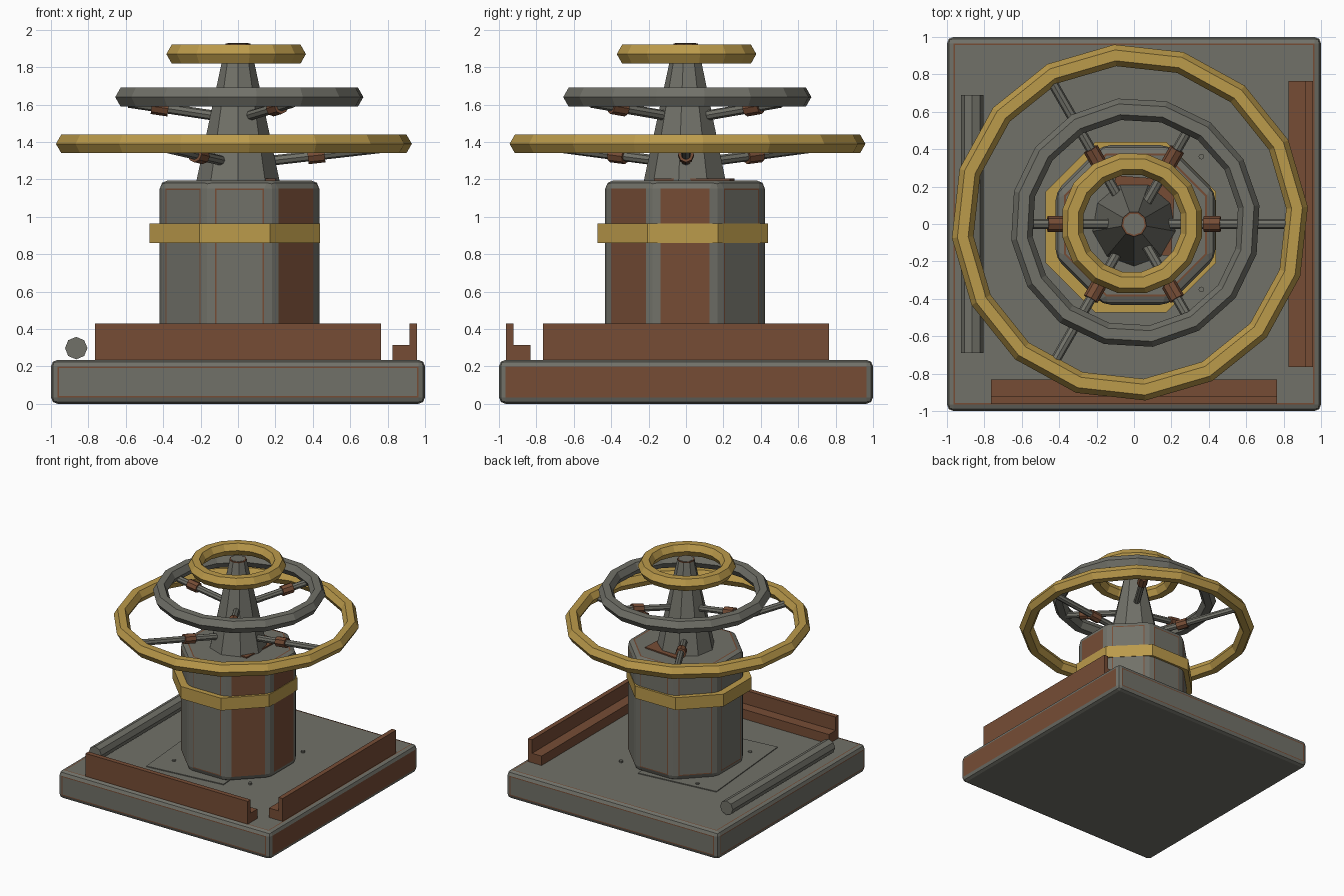
import bpy, bmesh, math
from mathutils import Vector, Matrix

if "Cube" in bpy.data.objects:
    bpy.data.objects.remove(bpy.data.objects["Cube"])


def material(name, rgb):
    m = bpy.data.materials.new(name)
    m.diffuse_color = (*rgb, 1)
    m.use_nodes = True
    m.node_tree.nodes["Principled BSDF"].inputs["Base Color"].default_value = m.diffuse_color
    return m


GREY = material("steel grey", (0.165, 0.165, 0.14))
RUST = material("rust brown", (0.18, 0.073, 0.036))
GOLD = material("brass gold", (0.50, 0.325, 0.07))


def finish(name, bm, mats):
    bmesh.ops.recalc_face_normals(bm, faces=bm.faces)
    mesh = bpy.data.meshes.new(name)
    bm.to_mesh(mesh)
    bm.free()
    for m in mats:
        mesh.materials.append(m)
    ob = bpy.data.objects.new(name, mesh)
    bpy.context.collection.objects.link(ob)
    return ob


def extrude_profile(bm, points, vector):
    face = bm.faces.new([bm.verts.new(p) for p in points])
    ext = bmesh.ops.extrude_face_region(bm, geom=[face])["geom"]
    verts = [g for g in ext if isinstance(g, bmesh.types.BMVert)]
    bmesh.ops.translate(bm, verts=verts, vec=vector)
    # keep the starting cap so that the solid stays closed
    if not face.is_valid:
        bmesh.ops.holes_fill(bm, edges=bm.edges)
    bmesh.ops.holes_fill(bm, edges=[e for e in bm.edges if e.is_boundary])
    bmesh.ops.recalc_face_normals(bm, faces=bm.faces)


def polygon(sides, apothem, cx, cy, z):
    r = apothem / math.cos(math.pi / sides)
    return [(cx + r * math.cos((i + 0.5) * math.tau / sides),
             cy + r * math.sin((i + 0.5) * math.tau / sides), z) for i in range(sides)]


def panelled_prism(name, points, height, bevel, is_rust):
    """Bevelled prism, each flat face framed by a thin rust line."""
    bm = bmesh.new()
    extrude_profile(bm, points, (0, 0, height))
    res = bmesh.ops.bevel(bm, geom=list(bm.edges), offset=bevel, segments=2,
                          profile=0.5, affect='EDGES')
    rounded = set(res["faces"])
    panels = [f for f in bm.faces if f not in rounded]
    for f in panels:
        f.normal_update()
        f.material_index = int(is_rust(f.normal))
    framed = [f for f in panels if f.normal.z > -0.5]
    rims = bmesh.ops.inset_individual(bm, faces=framed, thickness=0.011, depth=0)["faces"]
    for f in rims:
        if f not in framed:
            f.material_index = 1
    return finish(name, bm, [GREY, RUST])


def prism(name, points, vector, mat):
    bm = bmesh.new()
    extrude_profile(bm, points, vector)
    return finish(name, bm, [mat])


def rod(name, a, b, r1, mat, r2=None, sides=8):
    a, b = Vector(a), Vector(b)
    bm = bmesh.new()
    rot = (b - a).to_track_quat('Z', 'Y').to_matrix().to_4x4()
    bmesh.ops.create_cone(bm, cap_ends=True, segments=sides, radius1=r1,
                          radius2=r1 if r2 is None else r2, depth=(b - a).length,
                          matrix=Matrix.Translation((a + b) / 2) @ rot)
    return finish(name, bm, [mat])


def ring(name, cx, cy, z, outer, mat, turn, tube=0.058, sides=16):
    """Faceted hoop with a six-sided section."""
    bm = bmesh.new()
    rows = []
    for i in range(sides):
        a = turn + i * math.tau / sides
        row = []
        for j in range(6):
            t = j * math.tau / 6
            r = outer - tube + tube * math.cos(t)
            row.append(bm.verts.new((cx + r * math.cos(a), cy + r * math.sin(a),
                                     z + tube * math.sin(t))))
        rows.append(row)
    for i in range(sides):
        p, q = rows[i], rows[(i + 1) % sides]
        for j in range(6):
            k = (j + 1) % 6
            bm.faces.new((p[j], q[j], q[k], p[k]))
    return finish(name, bm, [mat])


# Base slab: one rust side, the rest grey
panelled_prism("base", [(-1, -1, 0), (1, -1, 0), (1, 1, 0), (-1, 1, 0)], 0.235, 0.035,
               lambda n: n.x > 0.9)

# Eight-sided pillar: right and front-right panels rust
panelled_prism("pillar", polygon(8, 0.427, 0.008, -0.005, 0.232), 0.963, 0.045,
               lambda n: n.x > 0.5 and n.y < 0.3)
prism("pillar_band", polygon(8, 0.457, -0.0175, -0.0175, 0.86), (0, 0, 0.105), GOLD)

# Skewed thin plates under the pillar and the cone
prism("floor_plate", [(-0.56, 0.39, 0.233), (-0.48, -0.55, 0.233), (0.20, -0.48, 0.233),
                      (0.13, 0.46, 0.233)], (0, 0, 0.009), GREY)
prism("cone_plate", [(-0.10, 0.26, 1.193), (-0.13, -0.15, 1.193), (0.20, -0.17, 1.193),
                     (0.22, 0.235, 1.193)], (0, 0, 0.012), RUST)

# Plate bolts
for x, y in ((-0.36, 0.36), (0.36, 0.36), (-0.36, -0.35), (0.36, -0.35)):
    rod("bolt", (x, y, 0.233), (x, y, 0.25), 0.015, GREY)

# Tapered mast with a small cap
rod("mast", (0, 0, 1.195), (0, 0, 1.92), 0.225, GREY, 0.068, sides=9)
rod("mast_cap_rim", (0, 0, 1.92), (0, 0, 1.927), 0.068, RUST, sides=9)
rod("mast_cap", (0, 0, 1.92), (0, 0, 1.93), 0.058, GREY, sides=9)

# Three stacked hoops
ring("lower_ring", -0.022, 0.008, 1.39, 0.955, GOLD, math.radians(5))
ring("middle_ring", 0.007, 0.007, 1.64, 0.67, GREY, math.radians(8))
ring("upper_ring", -0.01, 0.003, 1.87, 0.38, GOLD, math.radians(11))


# Spokes with collars
def spokes(prefix, angles, inner, outer, collar_r):
    for deg in angles:
        d = Vector((math.cos(math.radians(deg)), math.sin(math.radians(deg)), 0))
        a = d * inner[0] + Vector((0, 0, inner[1]))
        b = d * outer[0] + Vector((0, 0, outer[1]))
        axis = (b - a).normalized()
        mid = a + axis * (collar_r - inner[0])
        rod(prefix + "_spoke", a, b, 0.027, GREY)
        rod(prefix + "_collar", mid - axis * 0.045, mid + axis * 0.045, 0.042, RUST)


spokes("lower", (0, 120, 240), (0.13, 1.295), (0.87, 1.38), 0.42)
spokes("middle", (60, 180, 300), (0.12, 1.54), (0.585, 1.61), 0.42)

# Angle-iron rails along the front and right edges
profile = [(0.962, 0.23), (0.962, 0.43), (0.922, 0.43), (0.922, 0.315),
           (0.832, 0.315), (0.832, 0.23)]
prism("front_rail", [(-0.765, -d, z) for d, z in profile], (1.53, 0, 0), RUST)
prism("right_rail", [(d - 0.005, -0.765, z) for d, z in profile], (0, 1.53, 0), RUST)

# Loose pipe along the left edge
rod("pipe", (-0.865, -0.69, 0.298), (-0.865, 0.69, 0.298), 0.06, GREY)
